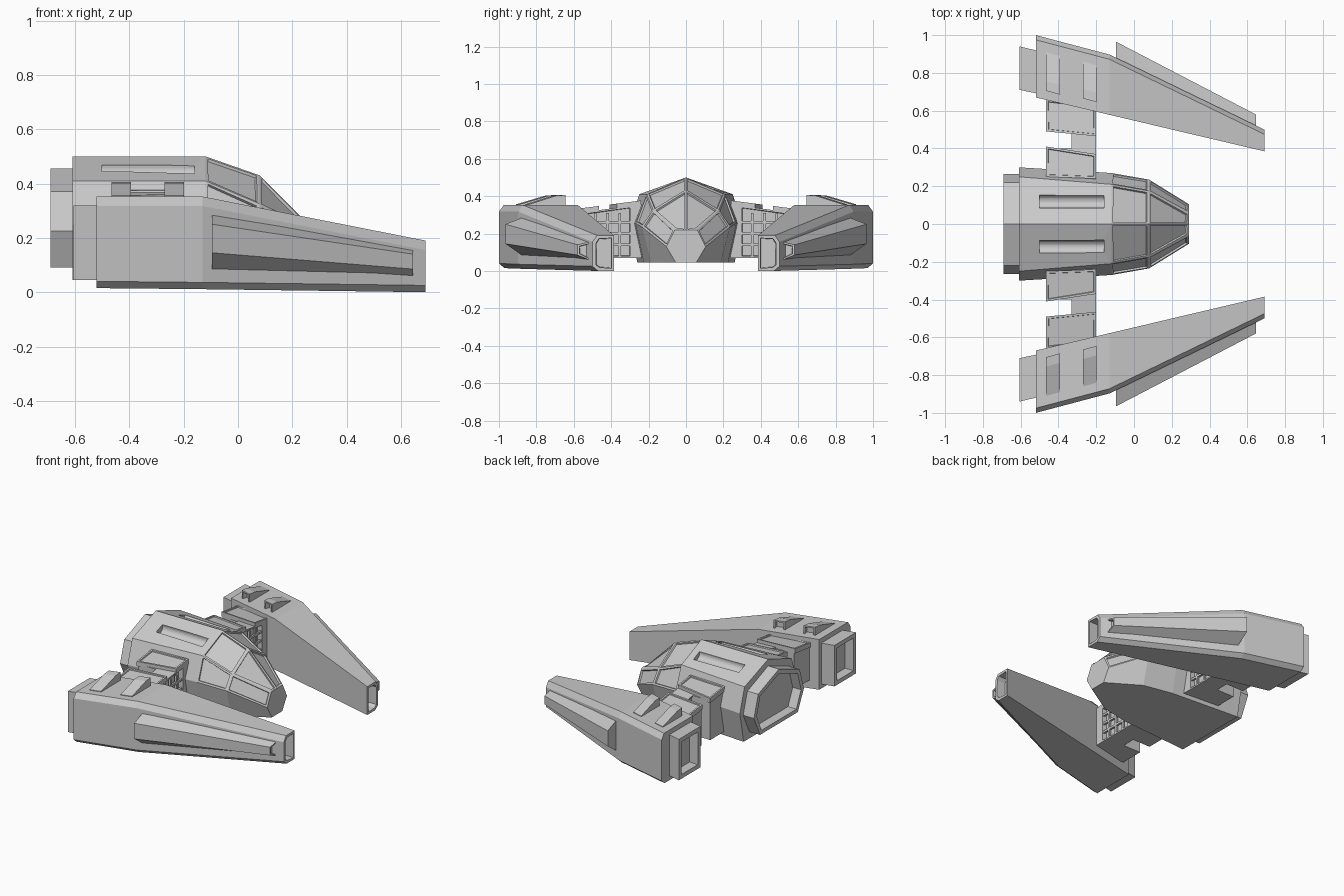
import bpy, bmesh
from mathutils import Matrix, Vector

if "Cube" in bpy.data.objects:
    bpy.data.objects.remove(bpy.data.objects["Cube"])


def recess(bm, faces, border, depth):
    """Frame each face with a border and sink its middle."""
    bm.normal_update()
    bmesh.ops.inset_individual(bm, faces=faces, thickness=border, depth=0)
    bmesh.ops.inset_individual(bm, faces=faces, thickness=0.003, depth=-depth)


def finish(name, bm, mirror):
    me = bpy.data.meshes.new(name)
    bm.to_mesh(me)
    bm.free()
    ob = bpy.data.objects.new(name, me)
    bpy.context.collection.objects.link(ob)
    if mirror:
        m = ob.modifiers.new("mirror", 'MIRROR')
        m.use_axis = (False, True, False)
    return ob


def loft(name, sections, recesses=(), mirror=True):
    """Skin equal-length sections; recesses = (segment, side, border, depth).
    Segment 'start' or 'end' picks a cap."""
    bm = bmesh.new()
    rings = [[bm.verts.new(p) for p in s] for s in sections]
    n = len(rings[0])
    faces = {}
    for i, (a, b) in enumerate(zip(rings, rings[1:])):
        for j in range(n):
            k = (j + 1) % n
            faces[i, j] = bm.faces.new((a[j], a[k], b[k], b[j]))
    faces['start', 0] = bm.faces.new(rings[0][::-1])
    faces['end', 0] = bm.faces.new(rings[-1])
    bmesh.ops.recalc_face_normals(bm, faces=bm.faces[:])
    for seg, side, border, depth in recesses:
        recess(bm, [faces[seg, side]], border, depth)
    return finish(name, bm, mirror)


def boxes(name, spans, mirror=True):
    bm = bmesh.new()
    for lo, hi in spans:
        lo, hi = Vector(lo), Vector(hi)
        bmesh.ops.create_cube(bm, size=1, matrix=Matrix.Translation((lo + hi) / 2)
                              @ Matrix.Diagonal((*(hi - lo), 1)))
    return finish(name, bm, mirror)


# Central hull: ridge, shoulder, widest and bottom points at each station
def hull_section(x, ridge, shoulder, wide, bottom):
    half = [shoulder, wide, bottom]
    return ([(x, 0, ridge)] + [(x, y, z) for y, z in half]
            + [(x, -y, z) for y, z in reversed(half)])


windows = [(s, j, 0.016, 0.01) for s in (1, 2) for j in (0, 1, 5, 6)]
hull = loft("cabin_hull", [
    hull_section(-.61, .50, (.25, .41), (.30, .25), (.26, .045)),
    hull_section(-.12, .50, (.21, .41), (.27, .255), (.225, .045)),
    hull_section(.08, .43, (.175, .325), (.235, .235), (.185, .045)),
    hull_section(.29, .22, (.06, .22), (.105, .13), (.055, .045)),
], windows, mirror=False)

# Main engine nozzle
loft("main_engine", [
    hull_section(-.69, .455, (.22, .37), (.265, .225), (.20, .09)),
    hull_section(-.60, .455, (.22, .37), (.265, .225), (.20, .09)),
], [('start', 0, .03, .06)], mirror=False)

# Rounded grooves in the roof
bm = bmesh.new()
for s in (1, -1):
    bmesh.ops.create_cone(
        bm, cap_ends=True, segments=24, radius1=.036, radius2=.036, depth=.34,
        matrix=Matrix.Translation((-.33, s * .12, .455)) @ Matrix.Rotation(1.5708, 4, 'Y'))
cutter = finish("roof_groove_cutter", bm, False)
cutter.hide_render = True
cutter.hide_viewport = True
cut = hull.modifiers.new("grooves", 'BOOLEAN')
cut.operation = 'DIFFERENCE'
cut.object = cutter


# Side pods, tapering forwards with an open front end
def pod_section(x, yi, yo, zb, zt):
    return [(x, yi, zb), (x, yo - .03, zb), (x, yo, zb + .025),
            (x, yo, zt - .035), (x, yo - .025, zt), (x, yi, zt)]


loft("side_pod", [
    pod_section(-.52, .67, 1.0, .015, .352),
    pod_section(-.13, .578, .897, .011, .352),
    pod_section(.69, .385, .50, 0, .19),
], [('end', 0, .02, .06)])


# Armour fairing on the outside of each pod
def fairing_section(x, base, out, zs):
    return [(x, y, z) for y, z in zip((base, out, out, base), zs)]


loft("pod_fairing", [
    fairing_section(-.095, .85, .965, (.295, .25, .145, .065)),
    fairing_section(.645, .50, .58, (.158, .14, .085, .052)),
], [('end', 0, .012, .02)])


# Pod engine nozzle, skewed to follow the pod
def pod_engine_section(x, yi, yo):
    return [(x, yi, .045), (x, yo, .045), (x, yo, .32), (x, yi, .32)]


loft("pod_engine", [pod_engine_section(-.605, .71, .94),
                    pod_engine_section(-.51, .69, .917)],
     [('start', 0, .04, .06)])


# Wedge vents on top of the pods, open on the inner side
def vent_section(x, yi, yo):
    return [(x, yi, .335), (x, yo, .335), (x, yo, .356),
            (x, yi + .05, .402), (x, yi, .406)]


for name, x, yi, yo in (("rear_vent", -.465, .705, .91), ("front_vent", -.27, .665, .86)):
    loft(name, [vent_section(x, yi, yo), vent_section(x + .072, yi - .02, yo - .02)],
         [(0, 4, .013, .03)])


# Struts joining hull and pods
def strut_top(y):
    return .36 - .13 * (y - .2)


def strut_section(y, x0, x1, zb=.07, dz=0.0):
    zt = strut_top(y) + dz
    return [(x0, y, zb), (x1, y, zb), (x1, y, zt), (x0, y, zt)]


loft("strut", [strut_section(y, -.33, -.20) for y in (.20, .29, .55, .63)],
     [(1, 1, .014, .03), (1, 3, .014, .03)])

# Grille bars in the strut recesses
bars = []
for x in (-.217, -.326):
    bars += [((x, y - .007, .08), (x + .013, y + .007, .31)) for y in (.355, .42, .485)]
    bars += [((x, .30, z - .007), (x + .013, .54, z + .007)) for z in (.14, .20, .26)]
boxes("strut_grille", bars)

# Rear strut blocks and their raised top plates
for side, y0, y1, skew in (("inner", .20, .41, .04), ("outer", .49, .66, .03)):
    loft(side + "_strut_block", [strut_section(y, -.46, -.32) for y in (y0, y1 - .01)])
    ya = .25 if side == "inner" else y0
    plate = []
    for y, tilt in ((ya, .01 if side == "inner" else .025), (y1, skew)):
        ring = []
        for x, yy, dz in ((-.465, y, -.01), (-.20, y - tilt, -.01),
                          (-.20, y - tilt, .022), (-.465, y, .022)):
            ring.append((x, yy, strut_top(yy) + dz))
        plate.append(ring)
    loft(side + "_strut_plate", plate, [(0, 2, .016, .007)])
